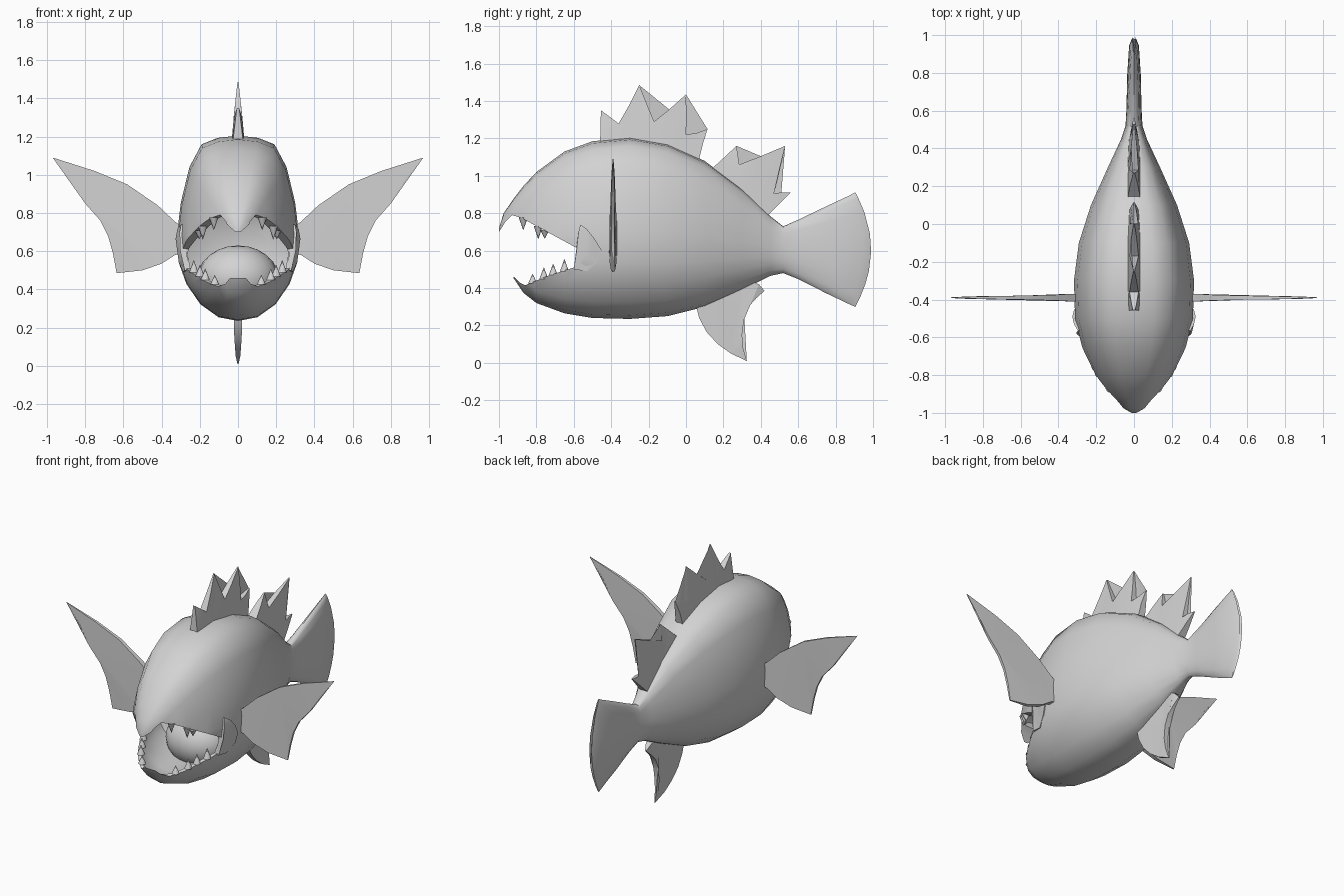
import bpy, bmesh, math
from mathutils import Vector

if "Cube" in bpy.data.objects:
    bpy.data.objects.remove(bpy.data.objects["Cube"])

grey = bpy.data.materials.new("grey")
grey.diffuse_color = (0.65, 0.65, 0.65, 1)
grey.use_nodes = True
grey.node_tree.nodes["Principled BSDF"].inputs["Base Color"].default_value = grey.diffuse_color

# Half cross-section, top to bottom: (share of half width, share of height)
HALF = [(0, 1), (.33, .988), (.6, .953), (.8, .83), (.94, .64), (1, .48),
        (.97, .31), (.85, .2), (.62, .09), (.32, .02), (0, 0)]

# Body stations: y, top, bottom, half width, rearward bulge
BODY = [(-1, .72, .68, .012, 0), (-.975, .80, .58, .065, 0), (-.92, .88, .45, .125, 0),
        (-.87, .945, .375, .165, 0), (-.8, 1.02, .32, .21, 0), (-.65, 1.13, .265, .275, 0),
        (-.5, 1.185, .24, .312, 0), (-.3, 1.205, .235, .318, 0), (-.1, 1.17, .25, .292, 0),
        (.1, 1.08, .30, .228, 0), (.3, .93, .39, .138, 0), (.45, .785, .465, .068, 0),
        (.52, .73, .48, .045, 0), (.6, .765, .448, .04, .01), (.75, .837, .372, .036, .04),
        (.87, .893, .315, .026, .075), (.905, .912, .30, .008, .085)]


def lerp_table(table, v):
    for a, b in zip(table, table[1:]):
        if v <= b[0]:
            k = (v - a[0]) / (b[0] - a[0])
            return [p + (q - p) * k for p, q in zip(a, b)]
    return list(table[-1])


def half_width(y, z):
    _, top, bottom, w, _ = lerp_table(BODY, y)
    f = min(1, max(0, (z - bottom) / (top - bottom)))
    return w * lerp_table([(b, a) for a, b in reversed(HALF)], f)[1]


def finish(name, bm, angle=40):
    bmesh.ops.recalc_face_normals(bm, faces=bm.faces)
    me = bpy.data.meshes.new(name)
    bm.to_mesh(me)
    bm.free()
    me.materials.append(grey)
    ob = bpy.data.objects.new(name, me)
    bpy.context.collection.objects.link(ob)
    smooth(ob, angle)
    return ob


def smooth(ob, angle=40):
    bpy.ops.object.select_all(action='DESELECT')
    ob.select_set(True)
    bpy.context.view_layer.objects.active = ob
    bpy.ops.object.shade_smooth_by_angle(angle=math.radians(angle))


def loft(name, stations):
    bm = bmesh.new()
    section = HALF + [(-a, b) for a, b in HALF[-2:0:-1]]
    rings = []
    for y, top, bottom, w, bulge in stations:
        rings.append([bm.verts.new((a * w, y + bulge * (1 - (2 * b - 1) ** 2),
                                    bottom + b * (top - bottom))) for a, b in section])
    n = len(section)
    for r, s in zip(rings, rings[1:]):
        for i in range(n):
            bm.faces.new((r[i], r[(i + 1) % n], s[(i + 1) % n], s[i]))
    bm.faces.new(rings[0])
    bm.faces.new(rings[-1])
    return finish(name, bm)


def slab(name, pts, place, angle=40):
    """Outline points (a, b, half thickness) become a tapered plate."""
    bm = bmesh.new()
    left = [bm.verts.new(place(a, b, -t)) for a, b, t in pts]
    right = [bm.verts.new(place(a, b, t)) for a, b, t in pts]
    n = len(pts)
    for i in range(n):
        j = (i + 1) % n
        bm.faces.new((left[i], left[j], right[j], right[i]))
    caps = [bm.faces.new(left), bm.faces.new(right)]
    bmesh.ops.triangulate(bm, faces=caps)
    return finish(name, bm, angle)


def cut(ob, cutter):
    m = ob.modifiers.new("cut", 'BOOLEAN')
    m.operation, m.solver, m.object = 'DIFFERENCE', 'EXACT', cutter
    bpy.context.view_layer.objects.active = ob
    bpy.ops.object.modifier_apply(modifier=m.name)
    bpy.data.objects.remove(cutter)


def upright(a, b, t):
    return Vector((t, a, b))


# Body with tail
body = loft("body", BODY)

# Open jaws: wedge right across the head, then a hollow behind the lips
jaw = [(-1.1, .70), (-1.0, .70), (-.965, .755), (-.93, .79), (-.88, .775), (-.58, .612),
       (-.575, .58), (-.60, .51), (-.74, .465), (-.86, .415), (-.89, .43), (-.92, .46), (-1.1, .46)]
cut(body, slab("jaw_cutter", [(y, z, .6) for y, z in jaw], upright))
hollow = []
for y in (-.945, -.9, -.85, -.8, -.7, -.6, -.5, -.42):
    _, top, bottom, w, _ = lerp_table(BODY, y)
    hollow.append((y, min(top - .035, .84), max(bottom + .03, .36), w - .03, 0))
hollow.append((-.36, .74, .46, .17, 0))
cut(body, loft("hollow_cutter", hollow))
smooth(body)

# Tongue at the back of the mouth
bm = bmesh.new()
bmesh.ops.create_uvsphere(bm, u_segments=24, v_segments=12, radius=1)
for v in bm.verts:
    v.co = Vector((v.co.x * .21, -.4 + v.co.y * .18, .46 + v.co.z * .17))
finish("tongue", bm)

# Back fins
slab("front_back_fin", [
    (-.46, 1.15, .03), (-.455, 1.35, .006), (-.42, 1.325, .014), (-.36, 1.28, .024),
    (-.3, 1.385, .014), (-.25, 1.485, .003), (-.21, 1.385, .014), (-.17, 1.29, .024),
    (-.09, 1.355, .016), (0, 1.435, .003), (.003, 1.31, .014), (0, 1.22, .022),
    (.06, 1.23, .014), (.115, 1.25, .003), (.09, 1.17, .018), (.06, 1.05, .028),
    (-.1, 1.12, .036), (-.3, 1.15, .036)], upright)
slab("rear_back_fin", [
    (.13, 1.03, .035), (.2, 1.095, .022), (.27, 1.16, .004), (.285, 1.06, .024),
    (.4, 1.105, .016), (.53, 1.16, .003), (.495, 1.03, .014), (.47, .905, .018),
    (.51, .912, .012), (.56, .91, .003), (.5, .85, .016), (.43, .78, .028),
    (.3, .88, .035)], upright)

# Belly fin
slab("belly_fin", [
    (.05, .32, .024), (.07, .24, .022), (.11, .165, .02), (.17, .10, .016), (.24, .05, .012),
    (.325, .01, .003), (.305, .08, .012), (.3, .15, .018), (.31, .23, .02), (.335, .3, .016),
    (.375, .345, .01), (.42, .385, .004), (.39, .42, .018), (.3, .46, .022),
    (.15, .4, .025)], upright)

# Side fins and mouth-corner flaps
SIDE_FIN = [(.27, .71, .021), (.33, .755, .02), (.42, .84, .015), (.58, .95, .011),
            (.75, 1.02, .008), (.97, 1.09, .002), (.87, .97, .007), (.80, .85, .008),
            (.72, .76, .009), (.68, .68, .008), (.655, .59, .007), (.635, .485, .004),
            (.5, .5, .012), (.40, .535, .018), (.33, .58, .02), (.27, .6, .021)]
FLAP = [(-.60, .50, .012), (-.585, .60, .016), (-.575, .7, .014), (-.565, .74, .008),
        (-.53, .715, .016), (-.49, .665, .016), (-.45, .6, .008), (-.47, .54, .006),
        (-.53, .49, .006)]
for side, tag in ((1, "right"), (-1, "left")):
    slab(tag + "_side_fin", SIDE_FIN, lambda a, b, t: Vector((side * a, -.39 + t, b)))
    slab(tag + "_mouth_flap", FLAP,
         lambda a, b, t: Vector((side * (half_width(a, b) + t), a, b)))


# Teeth along both lips: y, lip height, length (negative points down)
def tooth(name, side, y, z, length):
    bm = bmesh.new()
    bmesh.ops.create_cone(bm, cap_ends=True, segments=8, radius1=.024, radius2=.001, depth=1)
    x = side * (half_width(y, z) - .022)
    for v in bm.verts:
        v.co = Vector((x + v.co.x, y + v.co.y, z + (v.co.z + .4) * length))
    finish(name, bm, 50)


TEETH = [(-.87, .77, -.065), (-.79, .725, -.07), (-.755, .705, -.045),
         (-.82, .43, .05), (-.76, .455, .06), (-.71, .475, .06), (-.65, .495, .065)]
for i, (y, z, length) in enumerate(TEETH):
    for side, tag in ((1, "right"), (-1, "left")):
        tooth(f"{tag}_tooth_{i + 1}", side, y, z, length)
